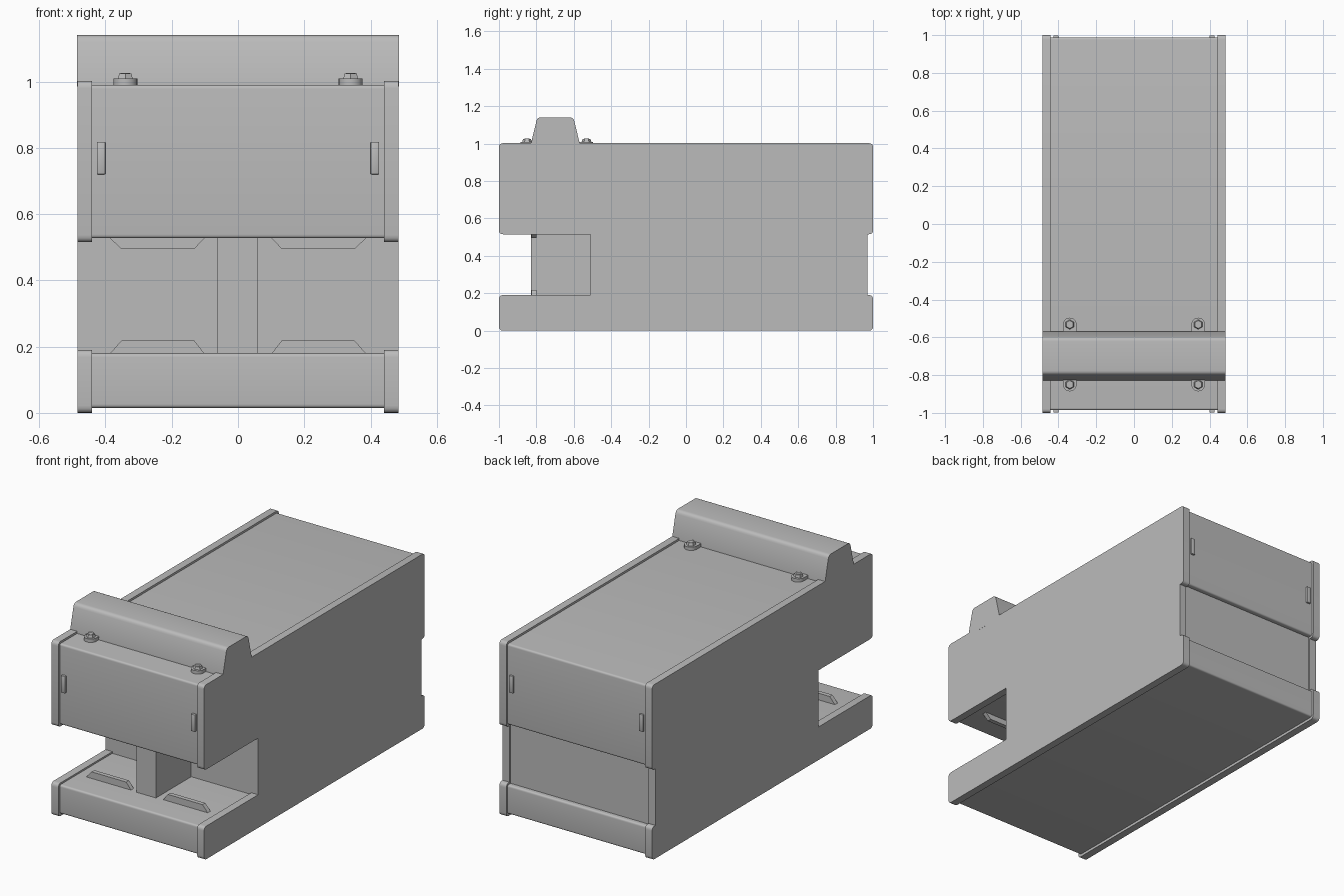
import bpy, bmesh
from math import cos, sin, pi, radians
from mathutils import Vector, Matrix

cube = bpy.data.objects.get("Cube")
if cube:
    bpy.data.objects.remove(cube, do_unlink=True)

# One grey paint for everything
grey = bpy.data.materials.new("housing_grey")
grey.use_nodes = True
COLOUR = (0.5, 0.5, 0.5, 1)
grey.diffuse_color = COLOUR
grey.node_tree.nodes["Principled BSDF"].inputs["Base Color"].default_value = COLOUR


def finish(name, bm):
    """Turn a bmesh into a grey object with sharp-edged smooth shading."""
    bmesh.ops.recalc_face_normals(bm, faces=bm.faces)
    mesh = bpy.data.meshes.new(name)
    bm.to_mesh(mesh)
    bm.free()
    mesh.materials.append(grey)
    obj = bpy.data.objects.new(name, mesh)
    bpy.context.collection.objects.link(obj)
    bpy.ops.object.select_all(action="DESELECT")
    obj.select_set(True)
    bpy.context.view_layer.objects.active = obj
    bpy.ops.object.shade_smooth_by_angle(angle=radians(35))
    return obj


def rounded(points, steps=4):
    """Round each (u, v, r) corner by its own r."""
    out = []
    for i, (u, v, r) in enumerate(points):
        here = Vector((u, v))
        if r == 0:
            out.append(here)
            continue
        before = Vector(points[i - 1][:2])
        after = Vector(points[(i + 1) % len(points)][:2])
        a = here + (before - here).normalized() * r
        b = here + (after - here).normalized() * r
        for k in range(steps + 1):
            t = k / steps
            out.append(a * (1 - t) ** 2 + here * 2 * t * (1 - t) + b * t * t)
    return out


def prism(name, points, lo, hi, axis="x"):
    """Extrude a profile along x (points are y, z), y (x, z) or z (x, y)."""
    place = {"x": lambda u, v, d: (d, u, v),
             "y": lambda u, v, d: (u, d, v),
             "z": lambda u, v, d: (u, v, d)}[axis]
    bm = bmesh.new()
    ends = [[bm.verts.new(place(p[0], p[1], d)) for p in points] for d in (lo, hi)]
    for ring in ends:
        bm.faces.new(ring)
    for i in range(len(points)):
        bm.faces.new((ends[0][i - 1], ends[0][i], ends[1][i], ends[1][i - 1]))
    return finish(name, bm)


def box(name, x, y, z, bevel=0.0):
    """Box from (low, high) pairs."""
    bm = bmesh.new()
    bmesh.ops.create_cube(bm, size=1)
    for v in bm.verts:
        v.co = [(a + b) / 2 + c * (b - a) for (a, b), c in zip((x, y, z), v.co)]
    if bevel:
        bmesh.ops.bevel(bm, geom=bm.edges[:], offset=bevel, segments=2,
                        profile=0.5, affect="EDGES")
    return finish(name, bm)


def stepped_profile(front, back, waist, bottom, top, low, high, r):
    """Side outline with a deep front notch and a shallow back notch."""
    inner = -0.51
    return rounded([
        (front, bottom, r), (back, bottom, r), (back, low, r),
        (waist, low, 0), (waist, high, 0), (back, high, r),
        (back, top, r), (front, top, r), (front, high, r),
        (inner, high, 0), (inner, low, 0), (front, low, r)])


# Main housing between the two side plates
prism("main_housing",
      stepped_profile(-0.985, 0.988, 0.96, 0.015, 0.99, 0.18, 0.527, 0.012),
      -0.442, 0.442)

# Side plates, standing slightly proud of the housing
plate = stepped_profile(-1, 1, 0.97, 0, 1.002, 0.19, 0.515, 0.022)
for side, s in (("left", 1), ("right", -1)):
    prism(side + "_side_plate", plate, s * 0.441, s * 0.485)

# Centre pillar in the front opening
box("centre_pillar", (-0.062, 0.06), (-0.83, -0.5), (0.17, 0.535))

# Raised bar across the top
prism("top_bar", rounded([
    (-0.829, 0.985, 0), (-0.829, 1.0, 0), (-0.795, 1.14, 0.02),
    (-0.602, 1.14, 0.02), (-0.568, 1.0, 0), (-0.568, 0.985, 0)]),
    -0.4852, 0.4852)

for side, s in (("left", 1), ("right", -1)):
    # Tapered ridges on the floor and ceiling of the front opening
    for level, root, tip in (("lower", 0.175, 0.218), ("upper", 0.53, 0.495)):
        ridge = [(s * 0.098, root), (s * 0.39, root),
                 (s * 0.352, tip), (s * 0.132, tip)]
        prism(f"{side}_{level}_ridge", ridge, -0.825, -0.8, "y")

    # Small clips on the front and back panels
    for end, y in (("front", (-0.999, -0.98)), ("back", (0.98, 0.999))):
        box(f"{side}_{end}_clip", sorted((s * 0.4, s * 0.426)), y,
            (0.72, 0.818), 0.003)

    # Bolted tabs holding the bar, front and back
    for end, y, d in (("front", -0.85, -1), ("back", -0.532, 1)):
        x = s * 0.34
        arc = [(x + 0.036 * cos(pi * k / 12), y + d * 0.036 * sin(pi * k / 12))
               for k in range(13)]
        root = y - d * 0.045
        outline = [(x + 0.036, root)] + arc + [(x - 0.036, root)]
        prism(f"{side}_{end}_tab", outline, 0.985, 1.009, "z")
        for part, sides, r1, r2, z, h in (
                ("bolt_head", 6, 0.026, 0.021, 1.016, 0.016),
                ("bolt_tip", 16, 0.014, 0.014, 1.018, 0.016)):
            bm = bmesh.new()
            bmesh.ops.create_cone(bm, cap_ends=True, segments=sides, radius1=r1,
                                  radius2=r2, depth=h,
                                  matrix=Matrix.Translation((x, y, z)))
            finish(f"{side}_{end}_{part}", bm)
